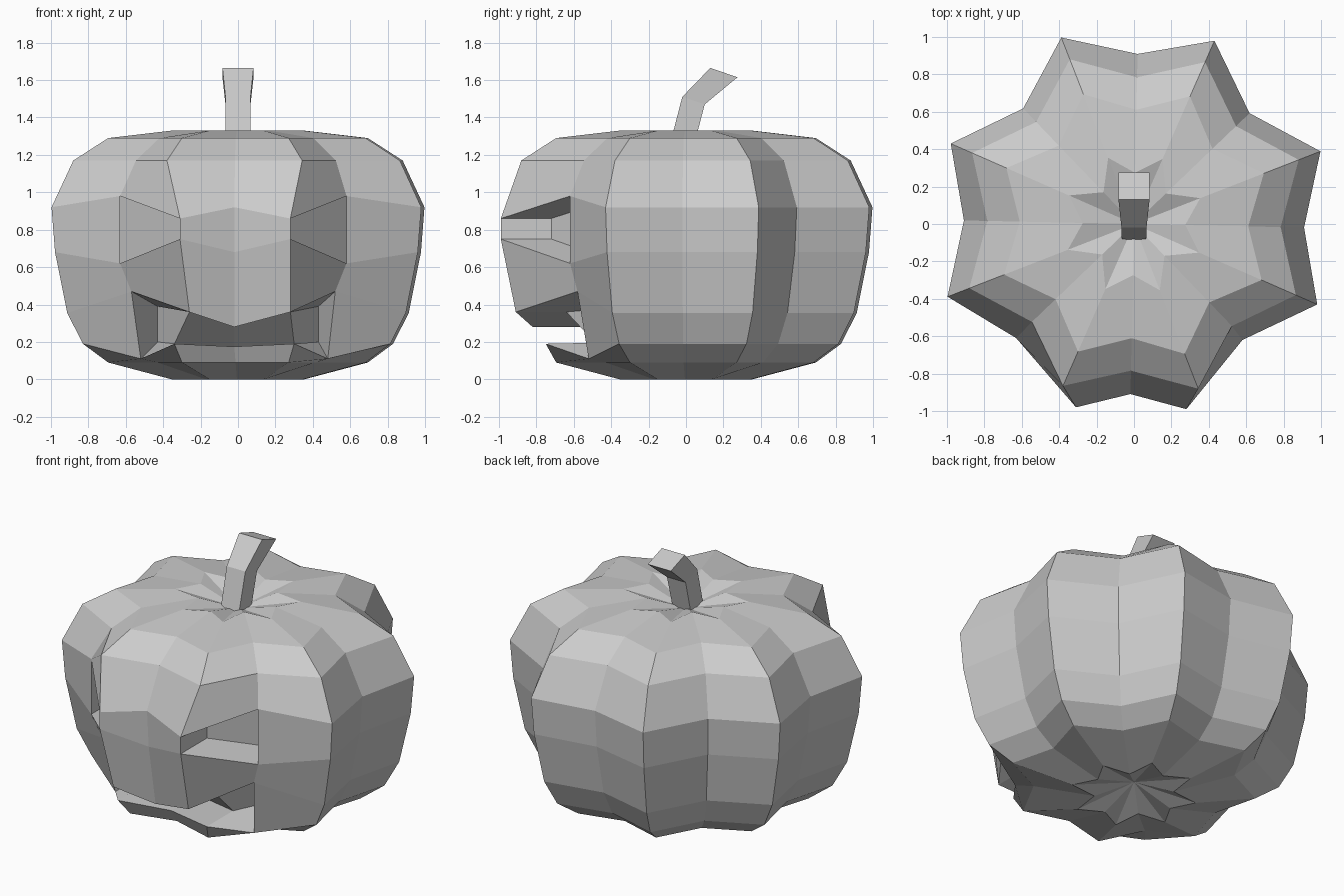
import bpy, bmesh, math
from mathutils import Vector

if "Cube" in bpy.data.objects:
    bpy.data.objects.remove(bpy.data.objects["Cube"])

def finish(bm, name):
    bmesh.ops.recalc_face_normals(bm, faces=bm.faces)
    mesh = bpy.data.meshes.new(name)
    bm.to_mesh(mesh)
    bm.free()
    ob = bpy.data.objects.new(name, mesh)
    bpy.context.collection.objects.link(ob)
    return ob

# Ribbed body profile: height, ridge radius, groove ratio on axes / diagonals
ROWS = [(0, .38, .72, .62), (.09, .745, .82, .80), (.19, .89, .83, .80),
        (.355, .98, .84, .80), (.68, 1.05, .85, .80), (.92, 1.07, .85, .80),
        (1.17, .945, .83, .80), (1.29, .745, .82, .78), (1.33, .38, .72, .62)]
N = 16

# Carved features: (row, column) vertices shifted from the regular grid
CARVED = {
    (5, 11): (-.31, -.98, .86), (5, 13): (.28, -.99, .86),
    (4, 11): (-.31, -.98, .75), (4, 13): (.28, -.99, .75),
    (5, 10): (-.63, -.61, .98), (5, 14): (.58, -.62, .98),
    (4, 10): (-.63, -.61, .62), (4, 14): (.58, -.62, .62),
    (3, 10): (-.57, -.58, .47), (3, 14): (.52, -.58, .47),
    (3, 11): (-.26, -.91, .36), (3, 13): (.28, -.91, .36),
    (3, 12): (-.02, -.82, .28), (2, 12): (-.02, -.66, .175),
    (2, 10): (-.52, -.52, .11), (2, 14): (.48, -.52, .11),
    (2, 11): (-.34, -.75, .19), (2, 13): (.30, -.75, .19),
}

bm = bmesh.new()
grid = []
for r, (z, rad, axis, diag) in enumerate(ROWS):
    ring = []
    for k in range(N):
        a = math.radians(k * 22.5 - 1.2)
        d = rad * (1 if k % 2 else axis if k % 4 == 0 else diag)
        co = CARVED.get((r, k), (d * math.cos(a), d * math.sin(a), z))
        ring.append(bm.verts.new(co))
    grid.append(ring)
quad = {}
for r in range(len(ROWS) - 1):
    for k in range(N):
        j = (k + 1) % N
        quad[r, k] = bm.faces.new((grid[r][k], grid[r][j], grid[r + 1][j], grid[r + 1][k]))
# Dimples at bottom and top
for ring, z in ((grid[0], .08), (grid[-1], 1.25)):
    c = bm.verts.new((0, 0, z))
    for k in range(N):
        bm.faces.new((ring[k], ring[(k + 1) % N], c))
bmesh.ops.recalc_face_normals(bm, faces=bm.faces)

def pocket(faces, depth):
    """Push a patch of faces straight back into the body."""
    res = bmesh.ops.extrude_face_region(bm, geom=faces)
    verts = [g for g in res["geom"] if isinstance(g, bmesh.types.BMVert)]
    bmesh.ops.translate(bm, verts=verts, vec=(0, depth, 0))
    old = [f for f in faces if f.is_valid]
    if old:
        bmesh.ops.delete(bm, geom=old, context='FACES')
    return verts

# Eyes
pocket([quad[4, 10]], .27)
pocket([quad[4, 13]], .27)
# Mouth, narrowing at the inner corners
for v in pocket([quad[2, k] for k in range(10, 14)], .27):
    if abs(v.co.x) > .4:
        v.co.x = math.copysign(.43, v.co.x)
        v.co.z = .39 if v.co.z > .3 else .20
finish(bm, "pumpkin_body")

# Bent stem: four-sided sections as (front y, z), (back y, z), half width
bm = bmesh.new()
rings = []
for (y0, z0), (y1, z1), w in [((-.09, 1.24), (.04, 1.24), .065),
                              ((-.02, 1.51), (.10, 1.47), .067),
                              ((.13, 1.665), (.275, 1.615), .083)]:
    rings.append([bm.verts.new(p) for p in
                  ((-w, y0, z0), (w, y0, z0), (w, y1, z1), (-w, y1, z1))])
for a, b in zip(rings, rings[1:]):
    for i in range(4):
        j = (i + 1) % 4
        bm.faces.new((a[i], a[j], b[j], b[i]))
bm.faces.new(rings[0])
bm.faces.new(rings[-1])
finish(bm, "stem")
